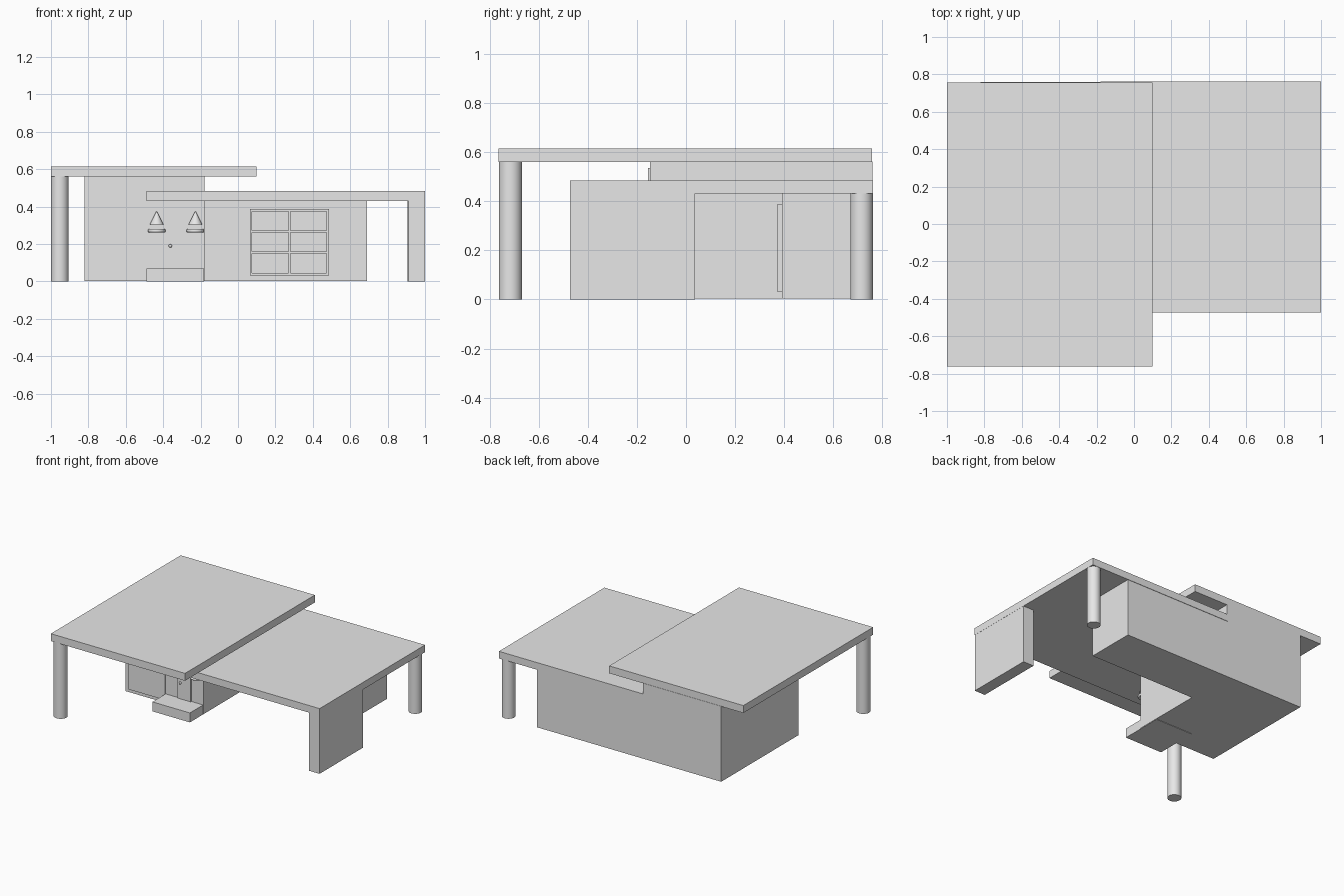
import bpy, bmesh, math
from mathutils import Matrix

if "Cube" in bpy.data.objects:
    bpy.data.objects.remove(bpy.data.objects["Cube"])

grey = bpy.data.materials.new("plain_grey")
grey.diffuse_color = (0.8, 0.8, 0.8, 1)
grey.use_nodes = True
grey.node_tree.nodes["Principled BSDF"].inputs["Base Color"].default_value = grey.diffuse_color


def finish(name, bm, smooth=False):
    bmesh.ops.recalc_face_normals(bm, faces=bm.faces)
    me = bpy.data.meshes.new(name)
    bm.to_mesh(me)
    bm.free()
    me.materials.append(grey)
    ob = bpy.data.objects.new(name, me)
    bpy.context.scene.collection.objects.link(ob)
    if smooth:
        bpy.context.view_layer.objects.active = ob
        bpy.ops.object.select_all(action='DESELECT')
        ob.select_set(True)
        bpy.ops.object.shade_smooth_by_angle(angle=math.radians(40))
    return ob


def add_box(bm, x0, x1, y0, y1, z0, z1):
    m = (Matrix.Translation(((x0 + x1) / 2, (y0 + y1) / 2, (z0 + z1) / 2))
         @ Matrix.Diagonal((x1 - x0, y1 - y0, z1 - z0, 1)))
    bmesh.ops.create_cube(bm, size=1, matrix=m)


def box(name, *dims):
    bm = bmesh.new()
    add_box(bm, *dims)
    return finish(name, bm)


def cone(name, x, y, z0, z1, r0, r1):
    bm = bmesh.new()
    bmesh.ops.create_cone(bm, cap_ends=True, segments=32, radius1=r0, radius2=r1,
                          depth=z1 - z0, matrix=Matrix.Translation((x, y, (z0 + z1) / 2)))
    return finish(name, bm, True)


def prism(name, outline, z0, z1):
    bm = bmesh.new()
    f = bm.faces.new([bm.verts.new((x, y, z0)) for x, y in outline])
    ext = bmesh.ops.extrude_face_region(bm, geom=[f])
    for v in ext["geom"]:
        if isinstance(v, bmesh.types.BMVert):
            v.co.z = z1
    return finish(name, bm)


# Main volumes
box("left_wing", -0.82, -0.18, -0.147, 0.759, 0.003, 0.562)
box("right_wing", -0.18, 0.69, 0.39, 0.759, 0.003, 0.432)

# Roof slabs; the lower one wraps the corner of the left wing
box("upper_roof", -1, 0.10, -0.763, 0.757, 0.56, 0.615)
prism("lower_roof", [(-0.49, -0.473), (1, -0.473), (1, 0.762), (-0.18, 0.762),
                     (-0.18, -0.147), (-0.49, -0.147)], 0.431, 0.484)

# Supports
cone("front_column", -0.953, -0.715, 0, 0.56, 0.047, 0.047)
cone("rear_column", 0.953, 0.715, 0, 0.432, 0.046, 0.046)
box("carport_wall", 0.912, 0.999, -0.472, 0.037, 0, 0.432)

# Entrance step, door and large glazed panel
box("entrance_step", -0.49, -0.183, -0.302, 0.018, 0, 0.07)
box("door", -0.386, -0.28, -0.155, -0.14, 0.07, 0.322)
box("large_window", -0.792, -0.49, -0.155, -0.14, 0.027, 0.536)
bm = bmesh.new()
bmesh.ops.create_uvsphere(bm, u_segments=16, v_segments=10, radius=0.009,
                          matrix=Matrix.Translation((-0.362, -0.161, 0.19)))
finish("door_knob", bm, True)

# Pair of wall lamps: cone shade above a rounded disc
for side, x in (("left", -0.435), ("right", -0.228)):
    cone(side + "_lamp_shade", x, -0.16, 0.305, 0.374, 0.036, 0.002)
    disc = cone(side + "_lamp_dish", x, -0.16, 0.262, 0.28, 0.047, 0.047)
    bev = disc.modifiers.new("round_rim", 'BEVEL')
    bev.width, bev.segments = 0.007, 3

# Six-pane window: frame, bars and recessed glass
bm = bmesh.new()
for x0, x1 in ((0.063, 0.076), (0.271, 0.281), (0.473, 0.486)):
    add_box(bm, x0, x1, 0.371, 0.392, 0.032, 0.387)
for z0, z1 in ((0.032, 0.045), (0.150, 0.160), (0.262, 0.272), (0.374, 0.387)):
    add_box(bm, 0.063, 0.486, 0.3715, 0.392, z0, z1)
finish("window_frame", bm)
box("window_glass", 0.07, 0.48, 0.382, 0.392, 0.04, 0.38)
